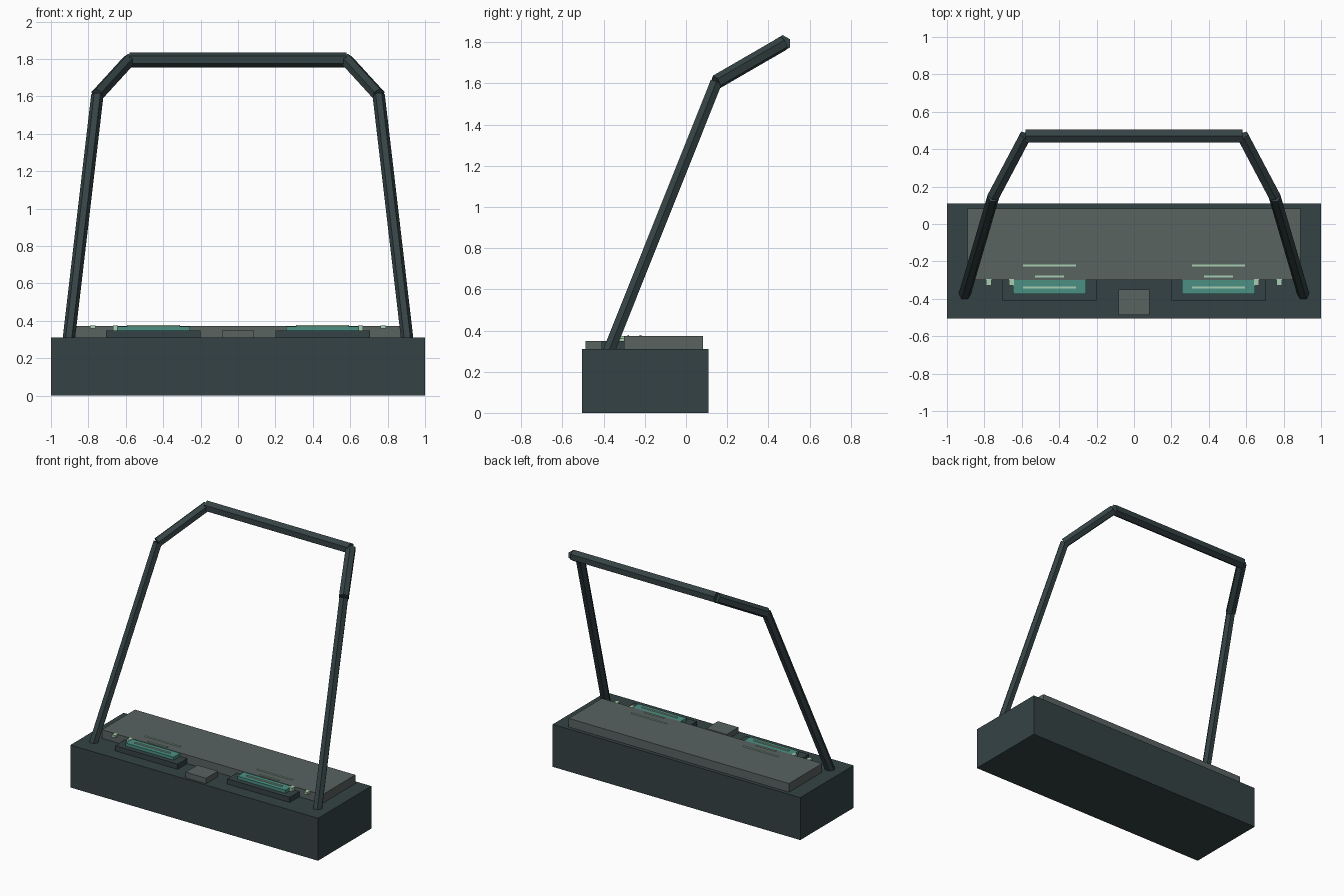
import bpy, bmesh, math
from mathutils import Vector

if "Cube" in bpy.data.objects:
    bpy.data.objects.remove(bpy.data.objects["Cube"])


def material(name, rgb):
    m = bpy.data.materials.new(name)
    m.diffuse_color = (*rgb, 1)
    m.use_nodes = True
    m.node_tree.nodes["Principled BSDF"].inputs["Base Color"].default_value = m.diffuse_color
    return m


DARK = material("dark_metal", (0.035, 0.055, 0.058))
GREY = material("grey_panel", (0.10, 0.125, 0.12))
TEAL = material("teal_screen", (0.07, 0.28, 0.23))
GLOW = material("pale_green", (0.40, 0.62, 0.45))


def finish(name, bm, mat):
    bmesh.ops.recalc_face_normals(bm, faces=bm.faces)
    me = bpy.data.meshes.new(name)
    bm.to_mesh(me)
    bm.free()
    me.materials.append(mat)
    ob = bpy.data.objects.new(name, me)
    bpy.context.collection.objects.link(ob)
    return ob


def box(name, x, y, z, mat):
    bm = bmesh.new()
    bmesh.ops.create_cube(bm, size=1)
    for v in bm.verts:
        v.co = [(r[0] + r[1]) / 2 + c * (r[1] - r[0]) for r, c in zip((x, y, z), v.co)]
    return finish(name, bm, mat)


def hex_bar(name, a, b, r, corner, mat):
    # six-sided bar from a to b, one edge pointing towards "corner"
    a, b = Vector(a), Vector(b)
    d = (b - a).normalized()
    u = Vector(corner)
    u = (u - d * u.dot(d)).normalized()
    w = d.cross(u)
    bm = bmesh.new()
    rings = [[bm.verts.new(p + r * (u * math.cos(k * math.pi / 3) + w * math.sin(k * math.pi / 3)))
              for k in range(6)] for p in (a, b)]
    for ring in rings:
        bm.faces.new(ring)
    for k in range(6):
        j = (k + 1) % 6
        bm.faces.new((rings[0][k], rings[0][j], rings[1][j], rings[1][k]))
    return finish(name, bm, mat)


# body and top panels
box("base", (-1, 1), (-0.505, 0.11), (0, 0.31), DARK)
box("top_panel", (-0.89, 0.89), (-0.30, 0.083), (0.305, 0.373), GREY)
box("centre_pad", (-0.083, 0.083), (-0.487, -0.35), (0.305, 0.35), GREY)

# mirrored console details and frame sides
for side, s in (("left", -1), ("right", 1)):
    def mbox(name, x, y, z, mat):
        box(f"{name}_{side}", sorted((s * x[0], s * x[1])), y, z, mat)

    mbox("screen_tray", (0.20, 0.705), (-0.41, -0.29), (0.305, 0.348), DARK)
    mbox("screen", (0.257, 0.647), (-0.375, -0.29), (0.34, 0.370), TEAL)
    mbox("screen_strip", (0.31, 0.594), (-0.344, -0.334), (0.365, 0.377), GLOW)
    mbox("long_strip", (0.31, 0.594), (-0.226, -0.216), (0.37, 0.378), GLOW)
    mbox("short_strip", (0.374, 0.53), (-0.285, -0.276), (0.37, 0.378), GLOW)
    mbox("inner_light", (0.642, 0.668), (-0.33, -0.295), (0.345, 0.374), GLOW)
    mbox("outer_light", (0.763, 0.79), (-0.33, -0.295), (0.358, 0.374), GLOW)

    foot, elbow, top = (s * 0.905, -0.375, 0.30), (s * 0.752, 0.147, 1.607), (s * 0.58, 0.472, 1.795)
    hex_bar(f"frame_leg_{side}", foot, elbow, 0.033, (1, 0, 0), DARK)
    hex_bar(f"frame_diagonal_{side}", elbow, top, 0.036, (0, 0, 1), DARK)

# top crossbar
hex_bar("frame_crossbar", (-0.58, 0.47, 1.795), (0.58, 0.47, 1.795), 0.04, (0, 0, 1), DARK)
